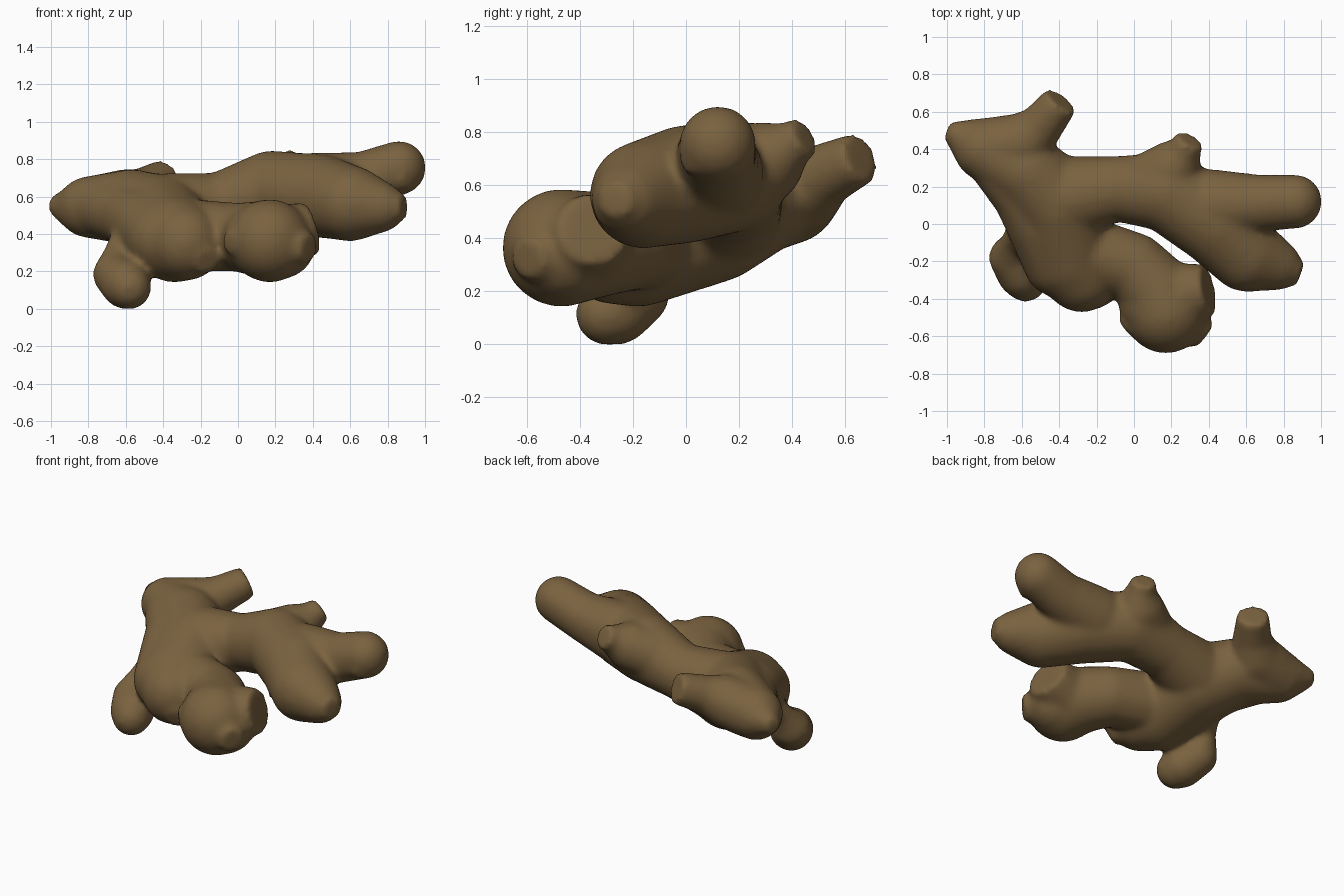
import bpy
import bmesh
import math
from mathutils import Vector, Matrix

cube = bpy.data.objects.get("Cube")
if cube:
    bpy.data.objects.remove(cube, do_unlink=True)

skin = bpy.data.materials.new("brown_skin")
skin.use_nodes = True
colour = (.195, .122, .05, 1)
skin.diffuse_color = colour
bsdf = skin.node_tree.nodes["Principled BSDF"]
bsdf.inputs["Base Color"].default_value = colour
bsdf.inputs["Roughness"].default_value = .9

bm = bmesh.new()


def lobe(*points):
    """Swell a fleshy finger along points given as x, y, z, radius."""
    for start, end in zip(points, points[1:]):
        start, end = Vector(start), Vector(end)
        steps = max(2, math.ceil((end - start).length / .03))
        for i in range(steps + 1):
            p = start.lerp(end, i / steps)
            # Thin parts lose more to the softening, so they start fuller
            bmesh.ops.create_icosphere(bm, subdivisions=3,
                                       radius=p.w + .0008 / p.w,
                                       matrix=Matrix.Translation(p.xyz))


def stub(start, end, r_start, r_end):
    """Blunt broken end, a cone with a flat face."""
    start, end = Vector(start), Vector(end)
    axis = end - start
    turn = axis.to_track_quat('Z', 'Y').to_matrix().to_4x4()
    bmesh.ops.create_cone(bm, cap_ends=True, segments=14, radius1=r_start,
                          radius2=r_end, depth=axis.length,
                          matrix=Matrix.Translation((start + end) / 2) @ turn)


# Main body, from the left tip to the front
lobe((-.9, .45, .56, .09), (-.8, .4, .56, .16), (-.57, .28, .56, .2),
     (-.4, .1, .49, .24), (-.34, -.18, .39, .23), (-.28, -.27, .37, .2))
stub((-.84, .44, .56), (-1, .5, .57), .14, .05)
stub((-.24, -.25, .34), (-.16, -.42, .27), .15, .07)

# Left flank of the body
lobe((-.74, .34, .56, .15), (-.59, .15, .52, .16),
     (-.5, 0, .47, .18), (-.4, -.2, .39, .19))

# Back nub, rising from a broad shoulder
lobe((-.74, .41, .57, .16), (-.6, .43, .6, .16), (-.52, .5, .64, .12))
stub((-.54, .47, .63), (-.39, .66, .72), .13, .1)

# Right branch
lobe((-.36, .14, .52, .22), (-.1, .19, .57, .17), (.18, .17, .65, .21),
     (.44, 0, .62, .22), (.6, -.16, .58, .2), (.76, -.22, .56, .13))
stub((.7, -.2, .56), (.89, -.27, .56), .15, .07)

# Right finger
lobe((.42, .1, .66, .19), (.66, .11, .7, .15), (.86, .12, .77, .14))
stub((.84, .1, .73), (.91, 0, .7), .08, .05)

# Back nub on the branch
lobe((.1, .24, .66, .15), (.2, .29, .7, .15), (.26, .37, .75, .09))
stub((.24, .34, .74), (.3, .45, .8), .1, .08)

# Front lobe with its broken side and scars
lobe((-.26, -.15, .41, .19), (0, -.23, .4, .18),
     (.12, -.36, .39, .2), (.17, -.47, .38, .22))
lobe((.1, -.42, .39, .18), (.23, -.46, .36, .18))
stub((.15, -.4, .38), (.4, -.35, .45), .2, .14)
stub((.22, -.48, .36), (.38, -.6, .34), .15, .08)
stub((.05, -.48, .38), (-.05, -.56, .37), .12, .06)

# Small lower knob on a thin neck
lobe((-.58, 0, .43, .08), (-.65, -.1, .32, .05), (-.66, -.18, .2, .11),
     (-.6, -.26, .15, .13), (-.58, -.3, .13, .11))

source = bpy.data.meshes.new("root_lobes")
bm.to_mesh(source)
bm.free()
root = bpy.data.objects.new("knobbly_root", source)
bpy.context.collection.objects.link(root)

# Fuse the lobes into one skin and soften the joins
remesh = root.modifiers.new("fuse", 'REMESH')
remesh.mode = 'VOXEL'
remesh.voxel_size = .018
smooth = root.modifiers.new("soften", 'SMOOTH')
smooth.factor = .5
smooth.iterations = 12
depsgraph = bpy.context.evaluated_depsgraph_get()
mesh = bpy.data.meshes.new_from_object(root.evaluated_get(depsgraph))
root.modifiers.clear()
root.data = mesh
bpy.data.meshes.remove(source)

# Stand the root on the ground
lowest = min(v.co.z for v in mesh.vertices)
mesh.transform(Matrix.Translation((0, 0, -lowest)))

mesh.materials.clear()
mesh.materials.append(skin)
for face in mesh.polygons:
    face.material_index = 0
    face.use_smooth = True
mesh.update()
